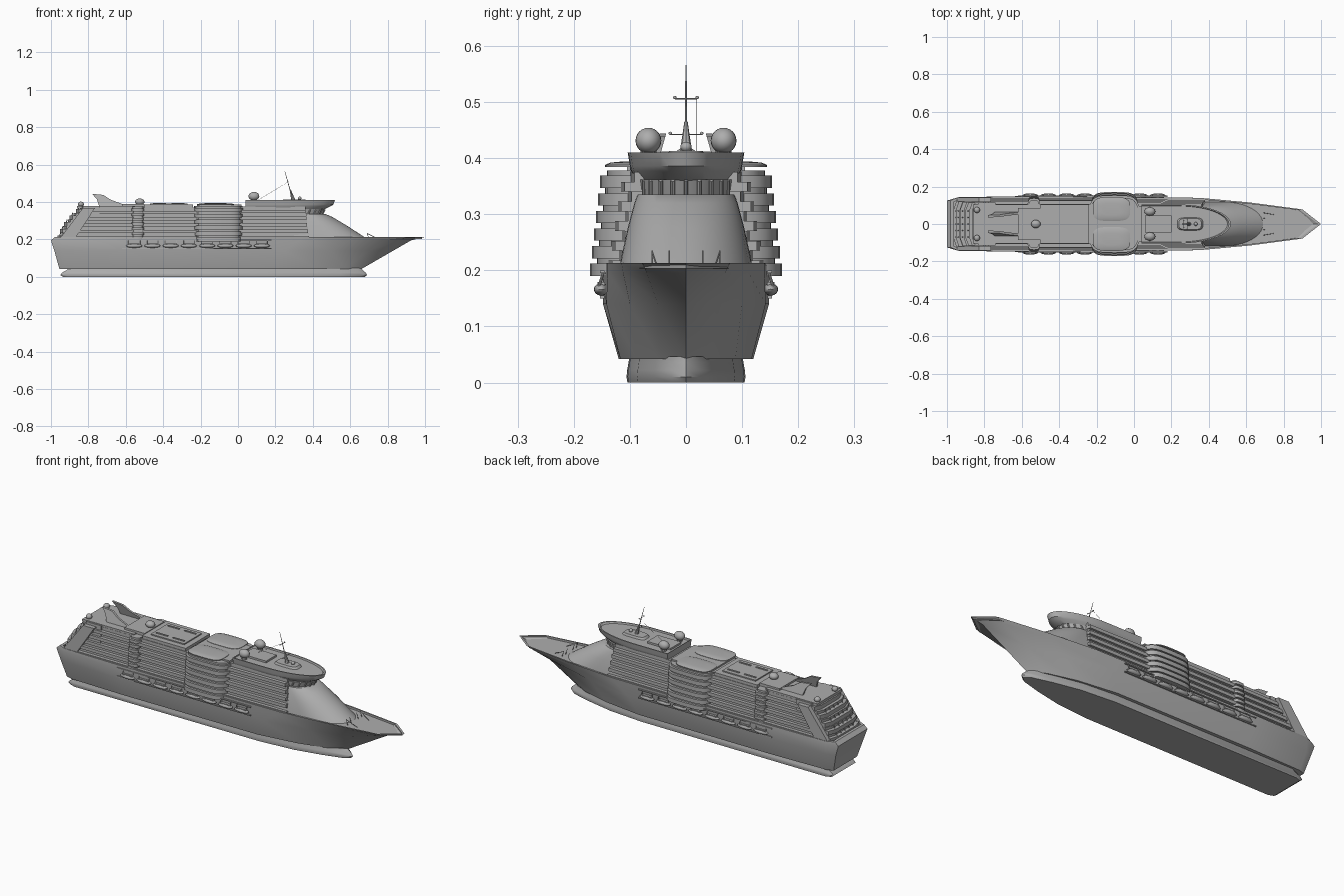
import bpy, bmesh, math
from mathutils import Vector

if "Cube" in bpy.data.objects:
    bpy.data.objects.remove(bpy.data.objects["Cube"], do_unlink=True)

GREY = bpy.data.materials.new("ship_grey")
GREY.use_nodes = True
GREY.diffuse_color = (0.42, 0.42, 0.42, 1)
GREY.node_tree.nodes["Principled BSDF"].inputs["Base Color"].default_value = (0.42, 0.42, 0.42, 1)
parts = []


def finish(name, bm):
    bmesh.ops.recalc_face_normals(bm, faces=bm.faces)
    mesh = bpy.data.meshes.new(name)
    bm.to_mesh(mesh)
    bm.free()
    mesh.materials.append(GREY)
    obj = bpy.data.objects.new(name, mesh)
    bpy.context.collection.objects.link(obj)
    parts.append(obj)
    return obj


def ring(stations, z, y=0):
    """Closed outline from (x, half width) pairs listed stern to bow."""
    port = [(x, y + w, z) for x, w in stations]
    starboard = [(x, y - w, z) for x, w in reversed(stations) if w > 1e-4]
    return port + starboard


def loft(name, rings):
    bm = bmesh.new()
    rows = [[bm.verts.new(p) for p in r] for r in rings]
    n = len(rows[0])
    for a, b in zip(rows, rows[1:]):
        for i in range(n):
            j = (i + 1) % n
            bm.faces.new((a[i], a[j], b[j], b[i]))
    bm.faces.new(rows[0])
    bm.faces.new(rows[-1])
    return finish(name, bm)


def ribbed(name, plan, z0, z1, n, inset, solid=0.6):
    """Stack of deck edges with shadow gaps; plan(t, d) gives the outline."""
    h, rings = (z1 - z0) / n, []
    for i in range(n):
        t, z = i / max(n - 1, 1), z0 + i * h
        for f, d in ((0, 0), (solid, 0), (solid, inset), (1, inset)):
            rings.append(ring(plan(t, d), z + f * h))
    return loft(name, rings)


def rounded(cx, rx, ry, power=0.5):
    out = []
    for k in range(17):
        a = math.pi * k / 16
        c = math.cos(a)
        w = ry * max(math.sin(a), 0) ** power
        out.append((cx - rx * math.copysign(abs(c) ** power, c), w if k % 16 else 0))
    return out


def nose(x0, xm, x1, w):
    """Straight sides ending in a half ellipse towards the bow."""
    arc = [(xm + (x1 - xm) * math.sin(math.pi * k / 20), w * math.cos(math.pi * k / 20)) for k in range(10)]
    return [(x0, w)] + arc + [(x1, 0)]


def block(name, x0, x1, w, z0, z1, y=0):
    s = [(x0, w), (x1, w)]
    return loft(name, [ring(s, z0, y), ring(s, z1, y)])


def prism(name, profile, y0, y1, lean=0):
    """Side profile given thickness; lean shifts it sideways with height."""
    base = min(z for x, z in profile)
    return loft(name, [[(x, y + lean * (z - base), z) for x, z in profile] for y in (y0, y1)])


def ball(name, loc, size):
    bm = bmesh.new()
    bmesh.ops.create_uvsphere(bm, u_segments=20, v_segments=12, radius=1)
    bmesh.ops.scale(bm, vec=size, verts=bm.verts)
    bmesh.ops.translate(bm, vec=loc, verts=bm.verts)
    return finish(name, bm)


def rod(name, p, q, r, r2=None):
    p, q = Vector(p), Vector(q)
    bm = bmesh.new()
    bmesh.ops.create_cone(bm, cap_ends=True, segments=8, radius1=r, radius2=r if r2 is None else r2, depth=(q - p).length)
    bmesh.ops.rotate(bm, matrix=(q - p).to_track_quat("Z", "Y").to_matrix(), verts=bm.verts)
    bmesh.ops.translate(bm, vec=(p + q) / 2, verts=bm.verts)
    return finish(name, bm)


# Hull: waterlines from the chine up to a shallow recessed deck
gunwale = [(-.98, .125), (-.94, .143), (-.6, .148), (.35, .14), (.62, .115), (.9, .078), (1, 0)]
inner = [(x * .985, w * .94) for x, w in gunwale]
loft("hull", [
    ring([(-.955, .1), (-.92, .112), (-.6, .12), (.2, .117), (.42, .088), (.57, .048), (.66, 0)], .042),
    ring([(-.982, .12), (-.94, .138), (-.6, .148), (.25, .142), (.5, .1), (.7, .05), (.83, 0)], .14),
    ring([(-1, .125), (-.94, .143), (-.6, .149), (.33, .14), (.6, .112), (.86, .07), (.925, 0)], .195),
    ring(gunwale, .213), ring(inner, .213), ring(inner, .203)])

# Keel box with a forefoot that tapers back under the bow
keel = [(-.95, .095), (-.92, .106), (.2, .104), (.4, .087), (.55, .056), (.66, .026), (.69, 0)]
loft("keel", [ring([(x * k, w * k) for x, w in keel], z)
              for k, z in ((.985, 0), (1, .01), (.99, .022), (.965, .036), (.955, .046))])

# Passenger deck blocks
ribbed("aft_decks", lambda t, d: [(-.88 + .1 * t, .14 - .016 * t - d), (-.56, .14 - .016 * t - d)], .2, .37, 5, .018, .5)
ribbed("middle_decks", lambda t, d: [(-.53, .14 - .014 * t - d), (-.2, .14 - .014 * t - d)], .2, .37, 5, .018, .5)
ribbed("forward_decks", lambda t, d: [(.0, .138 - .022 * t - d), (.38 - .02 * t, .132 - .022 * t - d)], .2, .375, 5, .018, .5)
ribbed("stair_tower", lambda t, d: rounded(-.535, .036 - d / 3, .15 - .012 * t - d, .4), .2, .375, 7, .012)
ribbed("atrium_bulge", lambda t, d: rounded(-.105, .135 - d / 2, .171 - .018 * t - d, .45), .19, .378, 6, .012, .7)

# Stern terraces with posts
ribbed("stern_terraces", lambda t, d: [(-.965 + .1 * t ** 1.5 + d, .075), (-.95 + .1 * t ** 1.5 + d, .122 - .008 * t),
                                       (-.74, .122 - .008 * t)], .2, .378, 5, .02)
for i in range(5):
    t = i / 4
    x, z = -.96 + .1 * t ** 1.5, .2 + i * .0356
    for y in (-.07, -.035, 0, .035, .07):
        rod("terrace_post", (x, y, z), (x + .012, y, z + .036), .0025)

# Roofs
block("aft_roof", -.86, -.55, .105, .366, .38)
block("middle_roof", -.5, -.24, .105, .366, .386)
block("roof_panel", -.47, -.27, .075, .386, .392)
block("aft_lounge", -.62, -.5, .085, .37, .39)
block("pool_deck", -.22, .02, .1, .36, .386)
for s in (-1, 1):
    for x in (-.42, -.32):
        block("roof_rib", x - .035, x + .035, .004, .39, .396, s * .05)
    loft("canopy", [ring(rounded(-.12, .1 * k, .064 * k, .55), z, s * .08)
                    for k, z in ((1, .384), (1, .388), (.85, .392), (.5, .394))])
    # Slanted buttress beside the stern
    prism("stern_buttress", [(-.95, .208), (-.87, .208), (-.765, .367), (-.83, .367)], s * .118, s * .141)
    # Swept funnel fins leaning inwards
    prism("funnel_fin", [(-.74, .37), (-.6, .37), (-.62, .39), (-.68, .412), (-.72, .438), (-.78, .444), (-.755, .415)],
          s * .056, s * .068, -s * .28)
    ball("stern_dome", (-.84, s * .075, .388), (.016, .016, .014))
    rod("radar_pedestal", (.085, s * .067, .39), (.085, s * .067, .42), .014)
    ball("radar_dome", (.085, s * .067, .431), (.029, .023, .023))

    # Lifeboat bay
    for z in (.15, .195):
        block("boat_rail", -.62, .18, .004, z, z + .005, s * .149)
    for i in range(8):
        x = -.555 + i * .0975
        ball("lifeboat", (x, s * .151, .166), (.043, .013, .011))
        block("lifeboat_canopy", x - .026, x + .026, .007, .17, .179, s * .151)
        for dx in (-.03, .03):
            rod("davit", (x + dx, s * .147, .197), (x + dx, s * .155, .172), .0025)

# Central dome
rod("dome_pedestal", (-.525, 0, .37), (-.525, 0, .392), .016)
ball("aft_dome", (-.525, 0, .401), (.025, .022, .018))

# Rounded front house, bridge and overhanging top deck
loft("front_house", [ring(nose(.3, m, x, w), z) for m, x, w, z in
                     ((.48, .69, .118, .203), (.46, .665, .116, .22), (.42, .58, .104, .275),
                      (.38, .505, .092, .32), (.36, .47, .086, .335))])
loft("bridge", [ring(nose(.1, .33, x, w), z) for x, w, z in ((.445, .08, .33), (.46, .084, .362))])
for k in range(-4, 5):
    a = k * .3
    c = Vector((.33 + .122 * math.cos(a), .08 * math.sin(a), .334))
    rod("bridge_mullion", c, c + Vector((.012, 0, .026)), .004)
loft("top_deck", [ring(nose(.04, .24, x, w), z) for x, w, z in
                  ((.455, .085, .358), (.495, .098, .377), (.51, .1, .386), (.518, .104, .41),
                   (.508, .098, .41), (.5, .096, .402))])
block("sun_deck_house", .06, .2, .045, .4, .412)
loft("mast_house", [ring(rounded(.3, r, r * .5), z) for r, z in ((.07, .4), (.06, .413))])

# Mast, crossbars and rigging
rod("mast_base", (.295, 0, .41), (.28, 0, .465), .011, .003)
rod("mast", (.285, 0, .44), (.25, 0, .566), .0025, .001)
for x, z, w in ((.266, .506, .02), (.285, .442, .028)):
    rod("crossbar", (x, -w, z), (x, w, z), .0013)
    for s in (-1, 1):
        ball("mast_lamp", (x, s * w, z + .002), (.003, .003, .003))
rod("antenna_wire", (.266, .018, .506), (.11, .018, .412), .0006)
ball("mast_dome", (.33, 0, .42), (.01, .01, .009))

# Foredeck fittings
for s in (-1, 1):
    for y in (.03, .06):
        rod("foredeck_post", (.7, s * y, .203), (.69, s * y, .235), .0015)
    rod("foredeck_brace", (.69, s * .06, .232), (.75, s * .05, .203), .0015)

# Smooth curved surfaces, keep hard edges
bpy.ops.object.select_all(action="DESELECT")
for obj in parts:
    obj.select_set(True)
bpy.context.view_layer.objects.active = parts[0]
bpy.ops.object.shade_smooth_by_angle(angle=math.radians(32))
